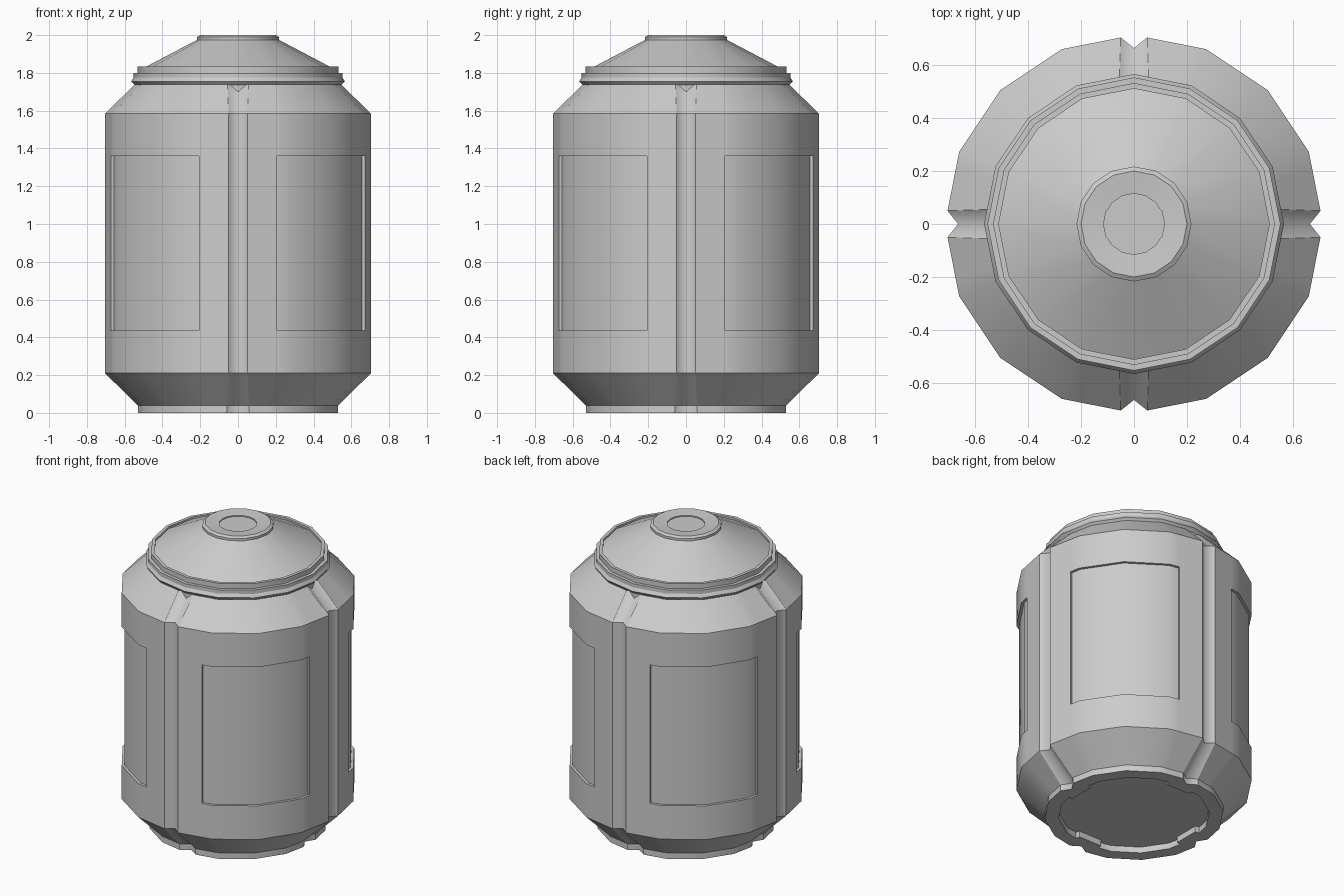
import bpy, math

if "Cube" in bpy.data.objects:
    bpy.data.objects.remove(bpy.data.objects["Cube"])

SIDES = 16
HALF = math.pi / SIDES


def make_object(name, verts, faces):
    mesh = bpy.data.meshes.new(name)
    mesh.from_pydata(verts, [], faces)
    mesh.update()
    obj = bpy.data.objects.new(name, mesh)
    bpy.context.collection.objects.link(obj)
    bpy.ops.object.select_all(action='DESELECT')
    bpy.context.view_layer.objects.active = obj
    obj.select_set(True)
    bpy.ops.object.shade_smooth_by_angle(angle=math.radians(28))
    return obj


def at_angle(r, deg):
    """Point on the 16-sided outline (first quarter) at a given angle."""
    a = math.radians(deg)
    d = r * math.cos(HALF) / math.cos(a % (2 * HALF) - HALF)
    return (d * math.cos(a), d * math.sin(a))


def at_side(r, t):
    """Point on the outline at sideways distance t from the groove axis."""
    return (r - t * math.tan(HALF), t)


def body_ring(r, z, groove=0.05, inner=False):
    """One outline with a groove on each axis, 10 points per quarter."""
    if inner:
        c, e, s = (r - 0.045, 0), (r - 0.045, 0.085), at_side(r, 0.09)
    else:
        c, e, s = (r - 0.05, 0), at_side(r, groove), at_side(r, 0.1)
    pts = [c, e, s] + [at_angle(r, a) for a in (17, 22.5, 45, 67.5, 73)]
    pts += [(s[1], s[0]), (e[1], e[0])]
    ring = []
    for q in range(4):
        for x, y in pts:
            for _ in range(q):
                x, y = -y, x
            ring.append((x, y, z))
    return ring


# Body: stacked grooved outlines, from the recessed floor up to the shoulder
N = 40
rings = [body_ring(0.457, 0.04, inner=True), body_ring(0.457, 0, inner=True),
         body_ring(0.542, 0, 0.06), body_ring(0.542, 0.04, 0.058),
         body_ring(0.714, 0.21), body_ring(0.714, 0.435),
         body_ring(0.714, 1.36), body_ring(0.714, 1.585),
         body_ring(0.557, 1.738, 0.055)]
PANEL = 5
verts = [v for ring in rings for v in ring]
faces = [tuple(reversed(range(N)))]
for k in range(len(rings) - 1):
    for i in range(N):
        if k == PANEL and 3 <= i % 10 < 7:
            continue
        j = (i + 1) % N
        faces.append((k * N + i, k * N + j, (k + 1) * N + j, (k + 1) * N + i))

# Four sunken panels
for q in range(4):
    low = [PANEL * N + q * 10 + i for i in range(3, 8)]
    outer = low + [i + N for i in reversed(low)]
    start = len(verts)
    scale = 1 - 0.017 / 0.7
    verts += [(verts[i][0] * scale, verts[i][1] * scale,
               verts[i][2]) for i in outer]
    inner = list(range(start, start + 10))
    for i in range(10):
        j = (i + 1) % 10
        faces.append((outer[i], outer[j], inner[j], inner[i]))
    for i in range(4):
        faces.append((inner[i], inner[i + 1], inner[8 - i], inner[9 - i]))

body = make_object("canister_body", verts, faces)
# Keep the groove bottoms softly shaded
for edge in body.data.edges:
    a, b = edge.vertices
    if max(a, b) < N * len(rings) and min(a, b) >= 2 * N and a % 10 == b % 10 == 0 and abs(a - b) == N:
        edge.use_edge_sharp = False


# Lid: turned profile with collar, rim, cone and small top cap
def lathe(name, profile):
    verts, faces = [], []
    for r, z in profile:
        for i in range(SIDES):
            a = 2 * HALF * i
            verts.append((r * math.cos(a), r * math.sin(a), z))
    for k in range(len(profile) - 1):
        for i in range(SIDES):
            j = (i + 1) % SIDES
            faces.append((k * SIDES + i, k * SIDES + j,
                          (k + 1) * SIDES + j, (k + 1) * SIDES + i))
    faces.append(tuple(range(len(verts) - SIDES, len(verts))))
    return make_object(name, verts, faces)


lathe("lid", [(0.547, 1.67), (0.547, 1.735), (0.566, 1.755), (0.553, 1.775),
              (0.553, 1.80), (0.532, 1.80), (0.532, 1.833), (0.511, 1.833),
              (0.511, 1.82), (0.205, 1.981)])
lathe("lid_cap", [(0.217, 1.972), (0.217, 1.99), (0.20, 2.0),
                  (0.115, 1.992), (0.115, 1.985)])
